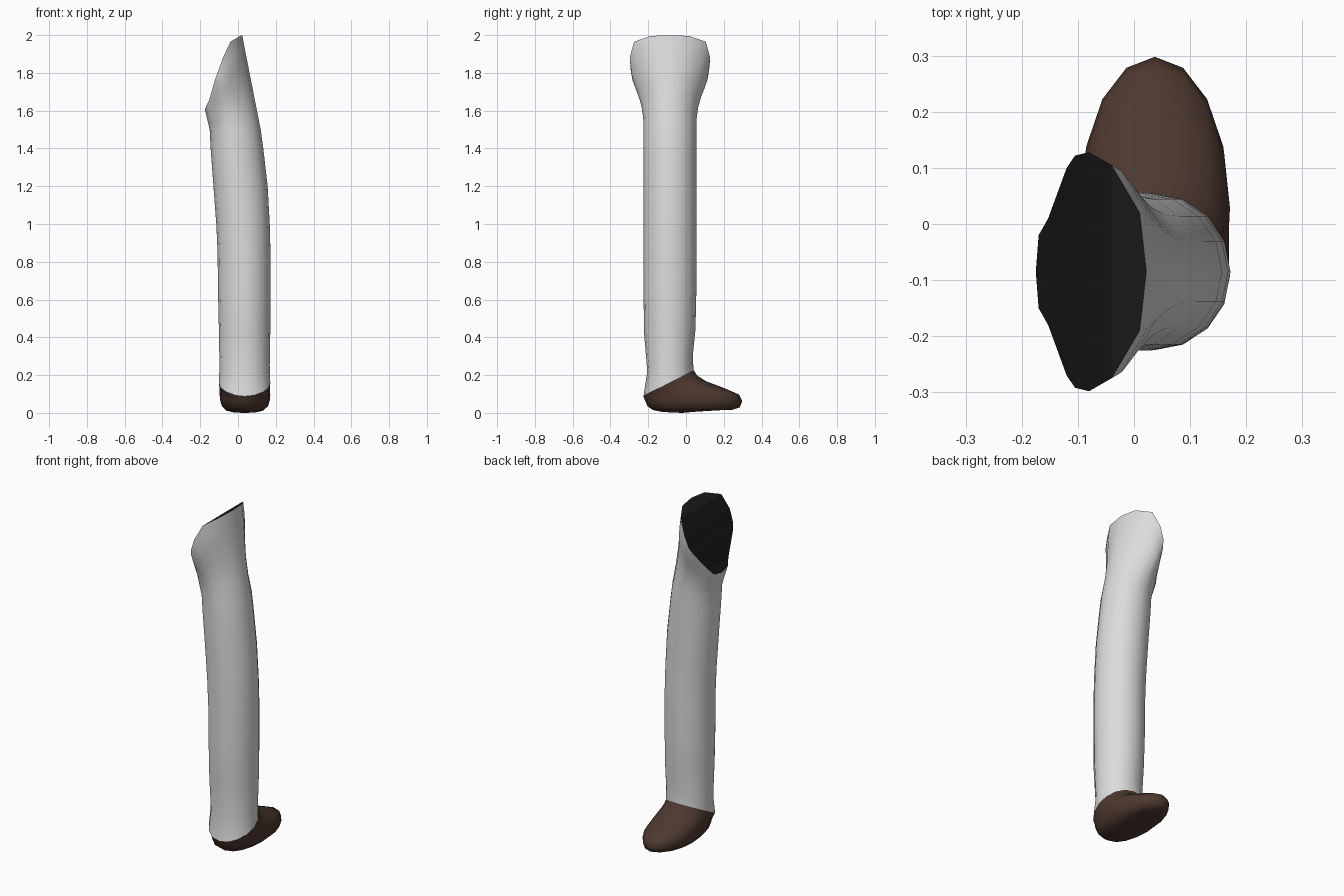
import bpy, bmesh, math

if "Cube" in bpy.data.objects:
    bpy.data.objects.remove(bpy.data.objects["Cube"])

N = 16          # sides of the limb
YC = -0.085     # depth of the limb axis


def material(name, rgb):
    m = bpy.data.materials.new(name)
    m.diffuse_color = (*rgb, 1)
    m.use_nodes = True
    m.node_tree.nodes["Principled BSDF"].inputs["Base Color"].default_value = m.diffuse_color
    return m


WHITE = material("off_white_cloth", (0.72, 0.72, 0.72))
BROWN = material("dark_brown_leather", (0.075, 0.040, 0.029))
BLACK = material("near_black", (0.010, 0.010, 0.010))


def ring(cx, hw, yb, zb, zs, yf, zf, p=1.0):
    """Closed oval: heel point (yb, zb), side height zs, toe point (yf, zf)."""
    pts = []
    for i in range(N):
        t = 2 * math.pi * i / N
        c, s = math.cos(t), math.sin(t)
        e = p if s < 0 else 1.0
        x = cx + hw * math.copysign(abs(c) ** e, c)
        y = (yb + yf) / 2 + s * (yf - yb) / 2
        z = zs + s * (zf - zb) / 2 + s * s * ((zf + zb) / 2 - zs)
        pts.append((x, y, z))
    return pts


def loft(name, rings, mat, tip=None):
    bm = bmesh.new()
    rows = [[bm.verts.new(p) for p in r] for r in rings]
    for a, b in zip(rows, rows[1:]):
        for i in range(N):
            j = (i + 1) % N
            bm.faces.new((a[i], a[j], b[j], b[i]))
    if tip:
        v = bm.verts.new(tip)
        for i in range(N):
            bm.faces.new((rows[0][(i + 1) % N], rows[0][i], v))
    return finish(name, bm, mat, True)


def finish(name, bm, mat, smooth):
    me = bpy.data.meshes.new(name)
    for f in bm.faces:
        f.smooth = smooth
    bm.to_mesh(me)
    bm.free()
    me.materials.append(mat)
    ob = bpy.data.objects.new(name, me)
    bpy.context.collection.objects.link(ob)
    return ob


ankle = ring(0.035, 0.136, -0.225, 0.09, 0.158, 0.04, 0.226)

# Leg: ankle, shin and the bend toward the hip
leg = [ankle,
       ring(0.035, 0.133, -0.205, 0.22, 0.25, 0.036, 0.30),
       ring(0.035, 0.136, -0.222, 0.42, 0.43, 0.050, 0.44)]
for z, left, right in ((0.65, -0.106, 0.172), (0.85, -0.108, 0.172),
                       (1.0, -0.115, 0.168), (1.2, -0.130, 0.157),
                       (1.4, -0.145, 0.134), (1.5, -0.150, 0.120)):
    leg.append(ring((left + right) / 2, (right - left) / 2,
                    -0.225, z, z, 0.055, z))

# Slanted rim of the upper opening: x, half depth, z from inner to outer side
half = [(0.022, 0, 2.0), (0.010, 0.105, 1.995), (-0.04, 0.19, 1.965),
        (-0.08, 0.213, 1.88), (-0.105, 0.207, 1.81), (-0.12, 0.185, 1.77),
        (-0.153, 0.095, 1.655), (-0.170, 0.065, 1.62), (-0.175, 0, 1.605)]
rim = [(x, YC + d, z) for x, d, z in half]
rim += [(x, YC - d, z) for x, d, z in half[-2:0:-1]]

# Flare from the thigh out to the rim
thigh = leg[-1]
for s in (0.2, 0.4, 0.55, 0.7, 0.85, 1.0):
    u = s ** 1.5
    e = u * u * (3 - 2 * u)
    leg.append([(a[0] + (b[0] - a[0]) * s,
                 a[1] + (b[1] - a[1]) * e,
                 a[2] + (b[2] - a[2]) * s) for a, b in zip(thigh, rim)])
loft("trouser_leg", leg, WHITE)

# Dark face closing the top, in strips across the opening
bm = bmesh.new()
v = [bm.verts.new(p) for p in rim]
for i in range(N // 2):
    quad = [v[i], v[i + 1], v[(N - i - 1) % N], v[(N - i) % N]]
    bm.faces.new(list(dict.fromkeys(quad)))
finish("top_opening", bm, BLACK, False)

# Shoe: sole upward to the ankle
shoe = [ring(0.035, 0.060, -0.13, 0.006, 0.003, 0.15, 0.020),
        ring(0.035, 0.098, -0.175, 0.015, 0.012, 0.245, 0.016, 0.8),
        ring(0.037, 0.122, -0.203, 0.035, 0.036, 0.285, 0.030, 0.75),
        ring(0.037, 0.132, -0.218, 0.068, 0.068, 0.298, 0.063, 0.75),
        ring(0.037, 0.134, -0.222, 0.078, 0.095, 0.280, 0.098, 0.75),
        ring(0.036, 0.133, -0.224, 0.083, 0.118, 0.200, 0.132, 0.8),
        ring(0.035, 0.134, -0.225, 0.086, 0.138, 0.105, 0.168, 0.9),
        ring(0.035, 0.135, -0.225, 0.088, 0.150, 0.060, 0.197),
        ankle]
loft("shoe", shoe, BROWN, tip=(0.035, -0.02, 0.0))
